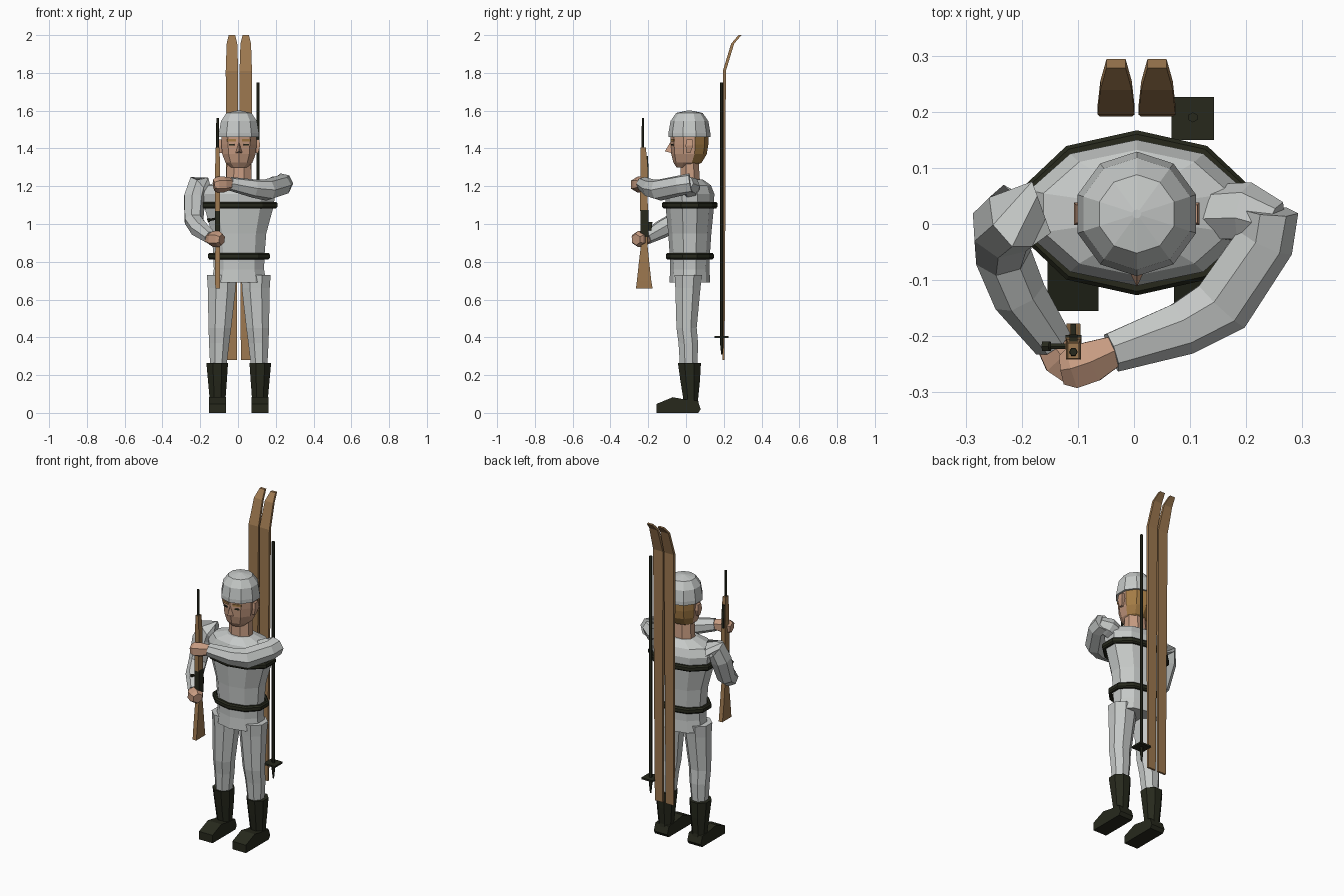
import bpy, math
from mathutils import Vector

if "Cube" in bpy.data.objects:
    bpy.data.objects.remove(bpy.data.objects["Cube"])

def material(name, rgb):
    m = bpy.data.materials.new(name)
    m.diffuse_color = (*rgb, 1)
    m.use_nodes = True
    m.node_tree.nodes["Principled BSDF"].inputs["Base Color"].default_value = m.diffuse_color
    return m

CLOTH = material("pale_grey_cloth", (0.56, 0.58, 0.57))
DARK = material("dark_olive_leather", (0.02, 0.022, 0.012))
WOOD = material("wood", (0.34, 0.19, 0.08))
SKIN = material("skin", (0.57, 0.33, 0.22))
HAIR = material("hair", (0.37, 0.2, 0.06))
CX, CY = 0.005, 0.02          # body axis

def make(name, verts, faces, *mats):
    me = bpy.data.meshes.new(name)
    me.from_pydata([tuple(v) for v in verts], [], faces)
    ob = bpy.data.objects.new(name, me)
    bpy.context.collection.objects.link(ob)
    for m in mats:
        me.materials.append(m)
    import bmesh
    bm = bmesh.new()
    bm.from_mesh(me)
    bmesh.ops.recalc_face_normals(bm, faces=bm.faces)
    bm.to_mesh(me)
    bm.free()
    return ob

def skin_rings(name, rings, mats, closed=False):
    """Join rings of points; cap the ends, or close the loop of rings."""
    n, k = len(rings[0]), len(rings)
    verts = [v for r in rings for v in r]
    faces = []
    for i in range(k if closed else k - 1):
        a, b = i * n, (i + 1) % k * n
        faces += [(a + j, a + (j + 1) % n, b + (j + 1) % n, b + j) for j in range(n)]
    if not closed:
        faces += [tuple(range(n))[::-1], tuple(range((k - 1) * n, k * n))]
    return make(name, verts, faces, *mats)

def loft(name, secs, n, *mats, phase=math.pi / 2, closed=False):
    """Stack of horizontal n-gons given as (x, y, z, rx, ry)."""
    ang = [phase + math.tau * j / n for j in range(n)]
    rings = [[(x + rx * math.cos(a), y + ry * math.sin(a), z) for a in ang]
             for x, y, z, rx, ry in secs]
    return skin_rings(name, rings, mats, closed)

def block(name, secs, *mats):
    """Stack of rectangles given as (x, y, z, half x, half y)."""
    s = math.sqrt(2)
    return loft(name, [(x, y, z, a * s, b * s) for x, y, z, a, b in secs], 4, *mats,
                phase=math.pi / 4)

def tube(name, path, n, mat, ref):
    """Tube through points (x, y, z, radius)."""
    pts = [Vector(p[:3]) for p in path]
    rings = []
    for i, p in enumerate(pts):
        t = (pts[min(i + 1, len(pts) - 1)] - pts[max(i - 1, 0)]).normalized()
        u = t.cross(Vector(ref)).normalized()
        v = t.cross(u)
        rings.append([p + path[i][3] * (u * math.cos(math.tau * (j + .5) / n)
                      + v * math.sin(math.tau * (j + .5) / n)) for j in range(n)])
    return skin_rings(name, rings, (mat,))

# Jacket with flared hem and sloping shoulders
loft("jacket", [(CX, CY, z, rx, ry) for z, rx, ry in (
    (0.69, .152, .108), (0.76, .14, .104), (0.83, .142, .106), (0.95, .152, .114),
    (1.09, .192, .128), (1.16, .202, .13), (1.205, .175, .112), (1.235, .08, .07))], 10, CLOTH)

# Belts
for name, z, rx, ry in (("chest_belt", 1.10, .207, .14), ("waist_belt", .83, .165, .12)):
    loft(name, [(CX, CY, z + dz, rx + d, ry + d) for dz, d in (
        (-.017, 0), (-.009, .007), (.009, .007), (.017, 0), (.017, -.012), (-.017, -.012))],
        10, DARK, closed=True)

# Neck and head, with hair on the back of the head
loft("neck", [(CX, .022, 1.2, .075, .058), (CX, .02, 1.34, .068, .05)], 8, SKIN,
     phase=math.pi / 8)
head = loft("head", [(CX, y, z, rx, ry) for y, z, rx, ry in (
    (-.005, 1.30, .045, .045), (.008, 1.325, .075, .075), (.016, 1.37, .093, .094),
    (.018, 1.42, .098, .1), (.018, 1.48, .098, .1))], 10, SKIN, HAIR)
for f in head.data.polygons:
    if f.center.y > .028 and f.center.z > 1.305:
        f.material_index = 1

# Helmet
loft("helmet", [(CX, .018, z, r, r) for z, r in (
    (1.46, .111), (1.482, .111), (1.545, .1), (1.588, .07), (1.601, .008))], 10, CLOTH)

# Nose, ears, brows, eyes
make("nose", [(CX, -.082, 1.435), (CX - .018, -.075, 1.375), (CX + .018, -.075, 1.375),
              (CX, -.112, 1.385)], [(0, 1, 3), (0, 3, 2), (1, 2, 3), (0, 2, 1)], SKIN)
for s, side in ((-1, "right"), (1, "left")):
    block(side + "_ear", [(CX + s * .094, .012, 1.375, .008, .010),
                          (CX + s * .102, .018, 1.415, .010, .02),
                          (CX + s * .1, .018, 1.448, .008, .016)], SKIN)
    for part, z, w, h, mat in (("brow", 1.443, .024, .006, HAIR), ("eye", 1.42, .014, .004, DARK)):
        ob = block(side + "_" + part, [(0, 0, -h, w, .004), (0, 0, h, w, .004)], mat)
        ob.location = (CX + s * .038, -.07, z)
        ob.rotation_euler.z = s * math.radians(18)

# Legs, boot shafts and feet
for s, side in ((-1, "right"), (1, "left")):
    X = lambda x: .004 + s * x
    loft(side + "_trouser_leg", [(X(x), y, z, rx, ry) for x, y, z, rx, ry in (
        (.092, .012, .73, .083, .078), (.09, .01, .66, .08, .072), (.1, .003, .45, .065, .058),
        (.104, .012, .37, .058, .056), (.108, .014, .25, .047, .05))], 8, CLOTH, phase=math.pi / 8)
    loft(side + "_boot_shaft", [(X(x), y, z, rx, ry) for x, y, z, rx, ry in (
        (.114, .018, .265, .062, .066), (.113, .022, .17, .054, .056), (.112, .025, .07, .045, .042),
        (.112, .03, .02, .045, .045))], 8, DARK, phase=math.pi / 8)
    prof = [(-.155, 0), (.065, 0), (.078, .02), (.062, .065), (-.01, .072), (-.07, .083), (-.155, .048)]
    skin_rings(side + "_foot", [[(X(x), y, z) for y, z in prof] for x in (.067, .158)], (DARK,))

# Lowered right arm
tube("right_sleeve_upper", [(-.165, .03, 1.2, .05), (-.215, .012, 1.2, .062),
     (-.232, -.005, 1.14, .06), (-.235, -.05, 1.02, .052), (-.205, -.125, .975, .05),
     (-.145, -.21, .928, .037)], 7, CLOTH, (1, .3, 0))
# Raised left arm across the chest
tube("left_shoulder", [(.13, .02, 1.17, .05), (.2, .02, 1.2, .055), (.25, .0, 1.215, .042)],
     7, CLOTH, (0, 0, 1))
tube("left_sleeve", [(.238, .025, 1.215, .055), (.232, -.03, 1.205, .055),
     (.155, -.145, 1.18, .058), (.085, -.185, 1.188, .05), (-.04, -.228, 1.213, .037)],
     7, CLOTH, (0, 0, 1))

# Hands gripping the rifle
tube("right_hand", [(-.155, -.2, .925, .03), (-.13, -.235, .92, .042), (-.1, -.255, .92, .042),
                    (-.085, -.265, .918, .03)], 6, SKIN, (0, 0, 1))
tube("left_hand", [(-.03, -.224, 1.213, .03), (-.075, -.245, 1.21, .042), (-.11, -.257, 1.208, .042),
                   (-.128, -.26, 1.206, .03)], 6, SKIN, (0, 0, 1))

# Rifle: butt, fore-end, receiver, barrel, bolt and sight
GX = -.108
block("rifle_stock", [(GX, y, z, w, d) for y, z, w, d in (
    (-.221, .658, .012, .044), (-.222, .70, .013, .038), (-.222, .80, .013, .027),
    (-.221, .90, .012, .016), (-.222, .96, .013, .018))], WOOD)
block("rifle_receiver", [(GX, -.22, .93, .014, .022), (GX, -.22, 1.075, .014, .022)], DARK)
block("rifle_fore_end", [(GX, -.223, 1.07, .014, .021), (GX, -.223, 1.3, .013, .018),
                         (GX, -.226, 1.405, .010, .014)], WOOD)
tube("rifle_barrel", [(GX, -.21, 1.07, .008), (GX, -.228, 1.39, .008), (GX, -.228, 1.56, .007)],
     6, DARK, (1, 0, 0))
block("rifle_back_sight", [(GX, -.205, 1.22, .007, .008), (GX, -.207, 1.36, .007, .006)], DARK)
tube("rifle_bolt", [(GX, -.218, 1.03, .006), (-.148, -.218, 1.022, .006), (-.15, -.218, 1.022, .01),
                    (-.162, -.218, 1.018, .01)], 6, DARK, (0, 0, 1))
block("rifle_trigger_guard", [(GX, -.195, .965, .005, .012), (GX, -.19, 1.01, .005, .012)], DARK)

# Skis with upturned tips
for x, side in ((-.032, "right"), (.041, "left")):
    block(side + "_ski", [(x, y, z, w, d) for y, z, w, d in (
        (.198, .28, .026, .006), (.2, 1.0, .029, .008), (.203, 1.81, .033, .008),
        (.247, 1.955, .028, .008), (.286, 2.0, .017, .008))], WOOD)

# Ski pole with square basket
loft("ski_pole", [(.105, .19, .31, .004, .004), (.105, .19, .36, .009, .009),
                  (.105, .19, 1.75, .009, .009)], 6, DARK)
block("pole_basket", [(.105, .188, .396, .038, .038), (.105, .188, .406, .038, .038)], DARK)
